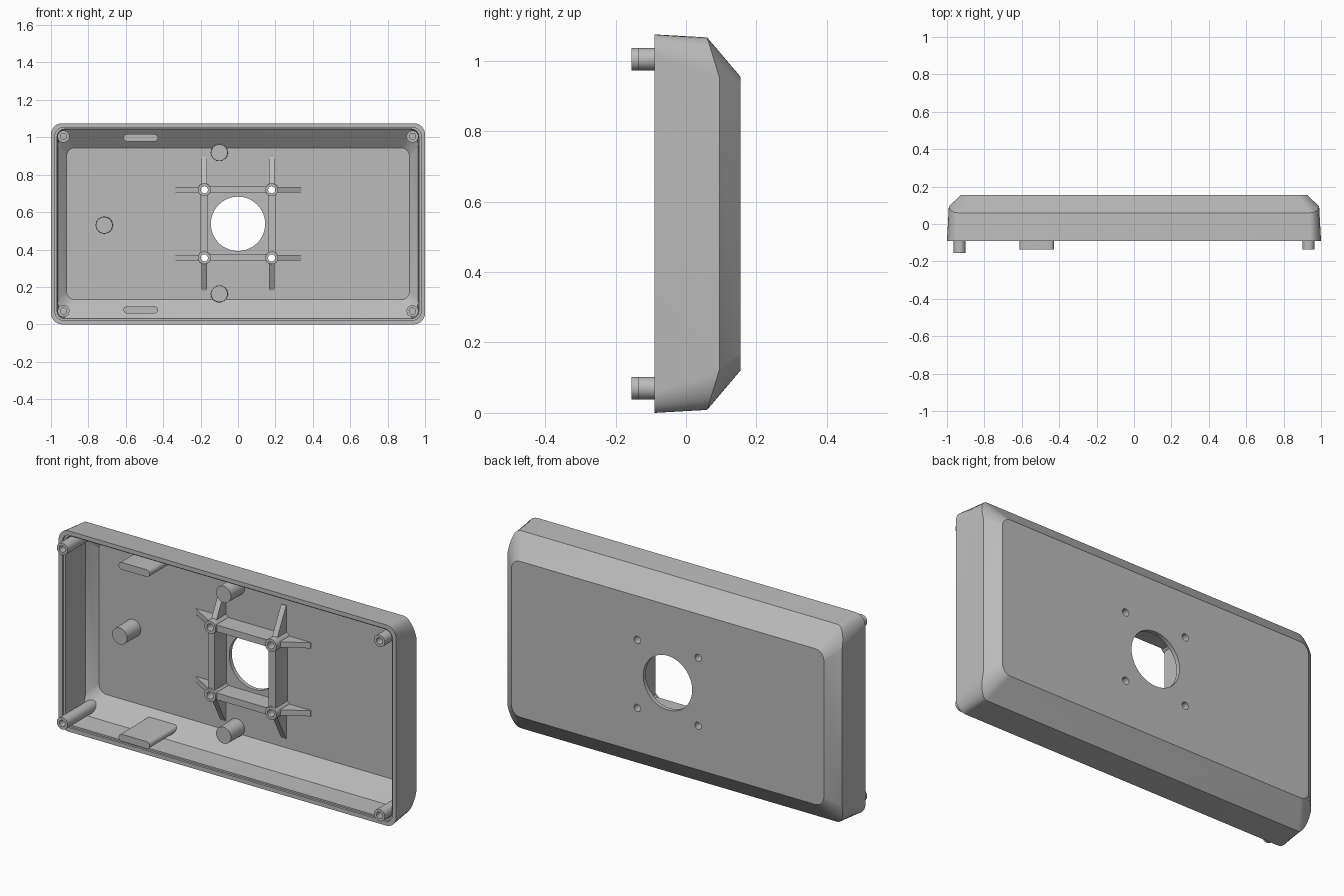
import bpy, bmesh, math
from mathutils import Vector

if "Cube" in bpy.data.objects:
    bpy.data.objects.remove(bpy.data.objects["Cube"], do_unlink=True)

MID = 0.5375      # middle height of the case
RIM = -0.09       # open front edge
FLOOR = 0.133     # inner face of the back panel
BACK = 0.155

grey = bpy.data.materials.new("plain_grey")
grey.use_nodes = True
grey.diffuse_color = (0.5, 0.5, 0.5, 1)
grey.node_tree.nodes["Principled BSDF"].inputs["Base Color"].default_value = (0.5, 0.5, 0.5, 1)


def finish(name, bm):
    bmesh.ops.recalc_face_normals(bm, faces=bm.faces)
    mesh = bpy.data.meshes.new(name)
    bm.to_mesh(mesh)
    bm.free()
    mesh.materials.append(grey)
    obj = bpy.data.objects.new(name, mesh)
    bpy.context.collection.objects.link(obj)
    return obj


def ring(hx, hz, rx, rz, y_side, y_top=None, cx=0, cz=MID, steps=8):
    """Rounded rectangle in the xz plane; its depth may differ at side and top."""
    y_top = y_side if y_top is None else y_top
    pts = []
    for q in range(4):
        sx, sz = (1, -1, -1, 1)[q], (1, 1, -1, -1)[q]
        for i in range(steps + 1):
            a = math.pi / 2 * (q + i / steps)
            pts.append(Vector((cx + sx * (hx - rx) + rx * math.cos(a),
                               y_top + (y_side - y_top) * (1 - abs(math.sin(a))),
                               cz + sz * (hz - rz) + rz * math.sin(a))))
    return pts


def circle(r, y, cx, cz, n=32):
    return [Vector((cx + r * math.cos(math.tau * i / n), y,
                    cz + r * math.sin(math.tau * i / n))) for i in range(n)]


def loft(name, rings, caps=True):
    bm = bmesh.new()
    rows = [[bm.verts.new(p) for p in r] for r in rings]
    n = len(rows[0])
    for a, b in zip(rows, rows[1:]):
        for i in range(n):
            j = (i + 1) % n
            bm.faces.new((a[i], a[j], b[j], b[i]))
    if caps:
        bm.faces.new(rows[0])
        bm.faces.new(rows[-1])
    return finish(name, bm)


def seat(points):
    """Push a part's rear ring back until it sinks into the floor or sloped walls."""
    for p in points:
        side = FLOOR - (abs(p.x) - 0.917)
        slope = FLOOR - 0.84 * (abs(p.z - MID) - 0.406)
        p.y = min(FLOOR, side, slope) + 0.004
    return points


def block(name, x, y, z, taper=None):
    """Box from ranges; taper=(axis, sign) drops that end to the floor."""
    bm = bmesh.new()
    bmesh.ops.create_cube(bm, size=1)
    for v in bm.verts:
        drop = taper and v.co[taper[0]] * taper[1] > 0 and v.co.y < 0
        for k, (lo, hi) in enumerate((x, y, z)):
            v.co[k] = lo if v.co[k] < 0 else hi
        if drop:
            v.co.y = FLOOR - 0.004
    return finish(name, bm)


# Case shell: outer skin, rim with a small lip, inner skin
shell = loft("case_shell", [
    ring(0.925, 0.417, 0.05, 0.05, BACK),
    ring(0.99, 0.529, 0.05, 0.115, 0.095, 0.06),
    ring(1.0, MID, 0.06, 0.06, RIM),
    ring(0.978, 0.515, 0.045, 0.045, RIM),
    ring(0.978, 0.515, 0.045, 0.045, RIM + 0.012),
    ring(0.967, 0.506, 0.04, 0.04, RIM + 0.012),
    ring(0.963, 0.503, 0.04, 0.1, 0.087, 0.05),
    ring(0.917, 0.406, 0.045, 0.045, FLOOR),
])

# Cable opening and four screw holes through the back panel
PX, PZ = 0.18, 0.182
corners = [(sx, sz) for sx in (-1, 1) for sz in (-1, 1)]
holes = [(0, MID, 0.145, 64)] + [(sx * PX, MID + sz * PZ, 0.019, 32) for sx, sz in corners]
for cx, cz, r, n in holes:
    cutter = loft("hole_cutter", [circle(r, 0.1, cx, cz, n), circle(r, 0.2, cx, cz, n)])
    cutter.hide_render = True
    mod = shell.modifiers.new("hole", "BOOLEAN")
    mod.operation, mod.solver, mod.object = "DIFFERENCE", "EXACT", cutter
    bpy.context.view_layer.objects.active = shell
    bpy.ops.object.modifier_apply(modifier=mod.name)
    bpy.data.objects.remove(cutter, do_unlink=True)

parts = [shell]

# Corner pegs with blind holes, longer on one side
for sx, sz in corners:
    x, z = sx * 0.933, MID + sz * 0.467
    tip = -0.155 if sx < 0 else -0.136
    parts.append(loft("corner_peg", [
        seat(circle(0.032, 0, x, z)), circle(0.032, tip, x, z),
        circle(0.017, tip, x, z), circle(0.017, tip + 0.06, x, z)]))

# Flat clip tabs near the top and bottom walls
for sz in (-1, 1):
    shape = dict(cx=-0.52, cz=MID + sz * 0.46)
    parts.append(loft("clip_tab", [
        seat(ring(0.092, 0.019, 0.019, 0.019, 0, **shape)),
        ring(0.092, 0.019, 0.019, 0.019, -0.136, **shape)]))

# Solid support bosses
for x, z in ((-0.1, 0.918), (-0.1, 0.163), (-0.715, 0.53)):
    parts.append(loft("support_boss", [
        seat(circle(0.046, 0, x, z)), circle(0.044, 0.02, x, z)]))

# Mounting frame: screw posts with outward fins
for sx, sz in corners:
    x, z = sx * PX, MID + sz * PZ
    parts.append(loft("screw_post", [
        circle(0.035, FLOOR + 0.005, x, z), circle(0.034, 0.02, x, z),
        circle(0.019, 0.02, x, z), circle(0.019, FLOOR + 0.005, x, z)], caps=False))
    fin_x = sorted((x + sx * 0.025, x + sx * 0.16))
    fin_z = sorted((z + sz * 0.025, z + sz * 0.175))
    depth = (0.05, FLOOR + 0.004)
    parts.append(block("side_fin", fin_x, depth, (z - 0.015, z + 0.015), (0, sx)))
    parts.append(block("upright_fin", (x - 0.015, x + 0.015), depth, fin_z, (2, sz)))

# Mounting frame: bars joining the posts
bar = (0.03, FLOOR + 0.004)
for s in (-1, 1):
    z, x = MID + s * PZ, s * PX
    parts.append(block("frame_bar", (-PX + 0.026, PX - 0.026), bar, (z - 0.018, z + 0.018)))
    parts.append(block("frame_upright", (x - 0.02, x + 0.02), bar,
                       (MID - PZ + 0.026, MID + PZ - 0.026)))

# Smooth the round surfaces, keep the edges sharp
bpy.ops.object.select_all(action="DESELECT")
for obj in parts:
    obj.select_set(True)
bpy.context.view_layer.objects.active = shell
bpy.ops.object.shade_smooth_by_angle(angle=math.radians(30))
